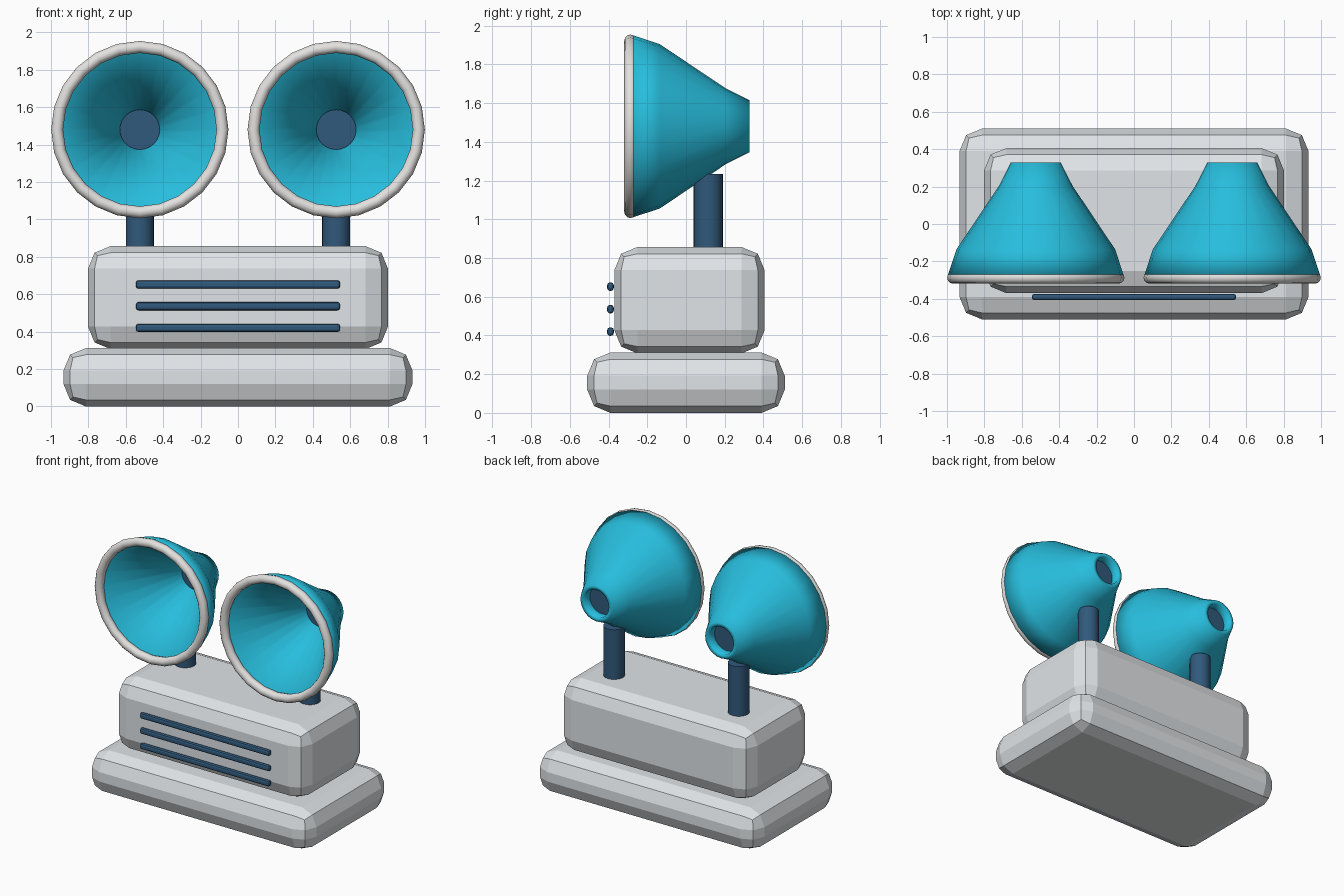
import bpy, bmesh, math

if "Cube" in bpy.data.objects:
    bpy.data.objects.remove(bpy.data.objects["Cube"])


def material(name, rgb):
    m = bpy.data.materials.new(name)
    m.diffuse_color = (*rgb, 1)
    m.use_nodes = True
    m.node_tree.nodes["Principled BSDF"].inputs["Base Color"].default_value = m.diffuse_color
    return m


GREY = material("light grey", (0.75, 0.78, 0.80))
RIM = material("warm light grey", (0.77, 0.76, 0.74))
TEAL = material("teal", (0.02, 0.51, 0.72))
NAVY = material("navy", (0.03, 0.10, 0.20))


def finish(obj, name, mat, angle=35):
    """Name and colour a part; angle 0 is flat, 180 is fully smooth."""
    obj.name = name
    obj.data.materials.append(mat)
    bpy.ops.object.select_all(action='DESELECT')
    obj.select_set(True)
    bpy.context.view_layer.objects.active = obj
    if angle == 180:
        bpy.ops.object.shade_smooth()
    elif angle:
        bpy.ops.object.shade_smooth_by_angle(angle=math.radians(angle))
    return obj


def from_bmesh(bm, name, mat, angle):
    me = bpy.data.meshes.new(name)
    bm.to_mesh(me)
    bm.free()
    obj = bpy.data.objects.new(name, me)
    bpy.context.collection.objects.link(obj)
    return finish(obj, name, mat, angle)


def box(name, lo, hi, bevel, mat):
    """Block between two corners with a two-step rounded bevel."""
    bm = bmesh.new()
    bmesh.ops.create_cube(bm, size=1)
    for v in bm.verts:
        v.co = [(a + b) / 2 + c * (b - a) for a, b, c in zip(lo, hi, v.co)]
    bmesh.ops.bevel(bm, geom=bm.edges[:], offset=bevel, segments=2,
                    profile=0.5, affect='EDGES')
    return from_bmesh(bm, name, mat, 0)


def lathe(name, profile, x, z, mat, sides=24):
    """Closed (radius, y) profile turned about a front-to-back axis."""
    bm = bmesh.new()
    rings = []
    for i in range(sides):
        a = 2 * math.pi * i / sides
        rings.append([bm.verts.new((x + r * math.cos(a), y, z + r * math.sin(a)))
                      for r, y in profile])
    n = len(profile)
    for i in range(sides):
        p, q = rings[i], rings[(i + 1) % sides]
        for j in range(n):
            k = (j + 1) % n
            bm.faces.new((p[j], p[k], q[k], q[j]))
    bmesh.ops.recalc_face_normals(bm, faces=bm.faces[:])
    return from_bmesh(bm, name, mat, 180)


def cylinder(name, radius, depth, loc, rot, mat):
    bpy.ops.mesh.primitive_cylinder_add(vertices=24, radius=radius, depth=depth,
                                        location=loc, rotation=rot)
    return finish(bpy.context.object, name, mat)


# Plinth and housing
box("base", (-0.933, -0.51, 0), (0.933, 0.51, 0.312), 0.12, GREY)
box("housing", (-0.802, -0.37, 0.307), (0.802, 0.406, 0.857), 0.12, GREY)

# Grille bars on the front
for i in range(3):
    z = 0.42 + 0.116 * i
    box(f"grille_bar_{i + 1}", (-0.546, -0.407, z - 0.022),
        (0.546, -0.373, z + 0.022), 0.014, NAVY)

# Horn wall: outside from mouth to throat, then a straight bore and inner cone
HORN = [(0.472, -0.28), (0.424, -0.135), (0.196, 0.205), (0.134, 0.328),
        (0.105, 0.328), (0.105, 0.24), (0.43, -0.28)]
HORN_Z, RIM_Y, RIM_R = 1.48, -0.287, 0.032

for side, x in (("left", -0.525), ("right", 0.525)):
    cylinder(f"{side}_post", 0.075, 0.415, (x, 0.115, 1.0275), (0, 0, 0), NAVY)
    lathe(f"{side}_horn", HORN, x, HORN_Z, TEAL)
    cylinder(f"{side}_throat_plug", 0.107, 0.03, (x, 0.242, HORN_Z),
             (math.pi / 2, 0, 0), NAVY)
    # Rolled rim around the mouth
    tube = [(0.442 + RIM_R * math.cos(t * math.pi / 6),
             RIM_Y + RIM_R * math.sin(t * math.pi / 6)) for t in range(12)]
    lathe(f"{side}_horn_rim", tube, x, HORN_Z, RIM)
